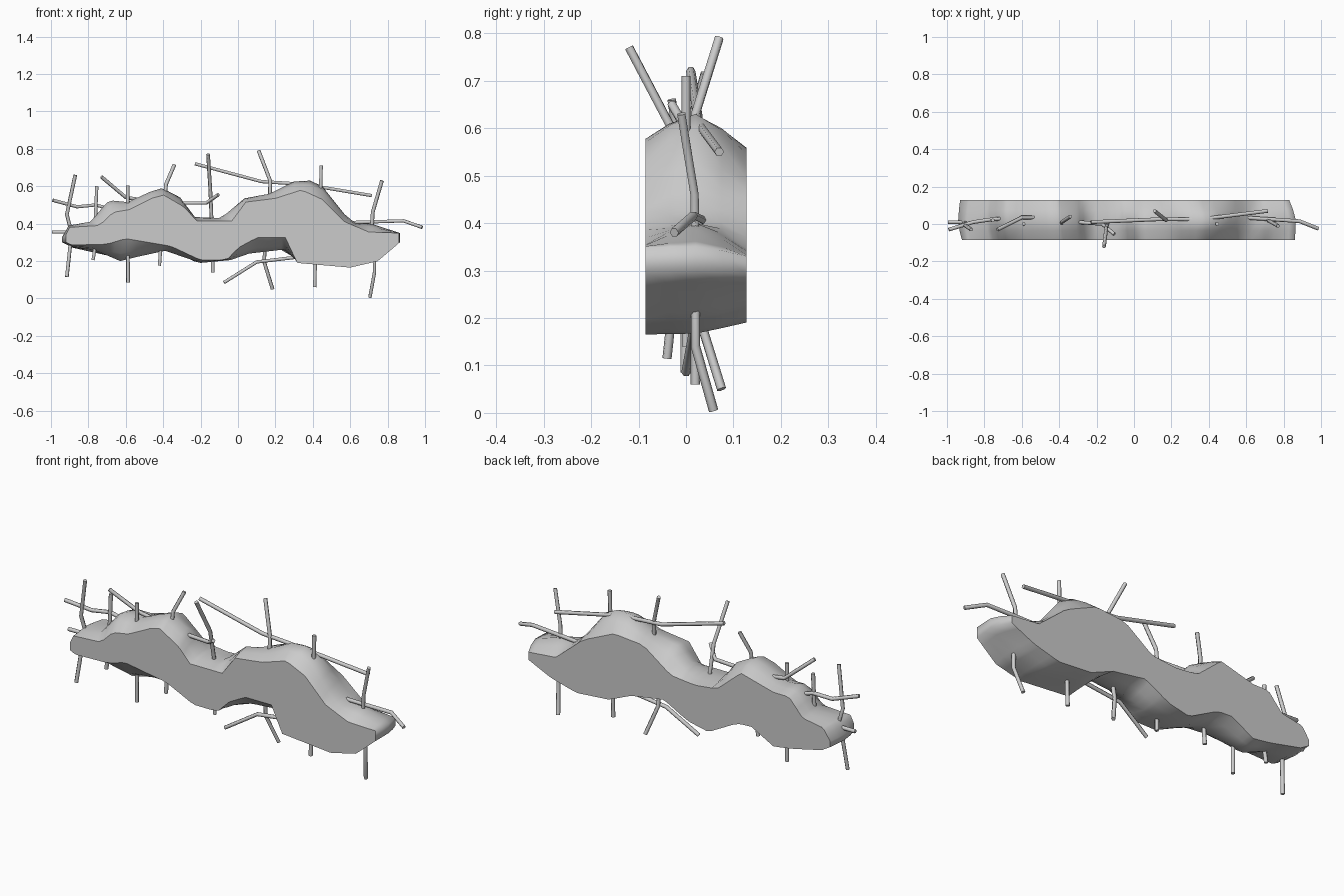
import bpy, bmesh

# ---- Body: three silhouette sections (front cap, middle ridge, back cap) ----
FRONT_TOP = [(-.92, .34), (-.905, .38), (-.74, .39), (-.67, .46), (-.58, .475), (-.41, .56),
             (-.29, .49), (-.22, .415), (-.03, .415), (.04, .515), (.2, .535), (.34, .58),
             (.45, .53), (.57, .41), (.70, .355), (.86, .35)]
FRONT_BOT = [(-.92, .30), (-.89, .285), (-.7, .29), (-.6, .32), (-.36, .28), (-.2, .205),
             (-.06, .205), (.0, .27), (.1, .325), (.26, .325), (.315, .19), (.6, .165),
             (.75, .2), (.865, .3)]
MID_TOP = [(-.94, .33), (-.905, .39), (-.79, .41), (-.69, .525), (-.59, .515), (-.47, .57),
           (-.405, .59), (-.31, .54), (-.23, .435), (-.09, .43), (.035, .535), (.17, .56),
           (.3, .625), (.385, .63), (.45, .6), (.57, .45), (.63, .4), (.71, .4), (.865, .35)]
MID_BOT = [(-.94, .3), (-.89, .275), (-.77, .26), (-.63, .2), (-.55, .22), (-.39, .255),
           (-.2, .19), (-.04, .205), (.06, .24), (.25, .262), (.315, .2), (.6, .167),
           (.72, .2), (.865, .3)]
BACK_TOP = [(-.93, .33), (-.89, .39), (-.77, .41), (-.69, .5), (-.6, .5), (-.41, .55),
            (-.27, .43), (-.14, .415), (0, .43), (.16, .545), (.33, .56), (.51, .48),
            (.67, .345), (.83, .33)]
BACK_BOT = [(-.93, .3), (-.88, .27), (-.7, .23), (-.6, .215), (-.46, .29), (-.38, .275), (-.22, .19),
            (-.1, .215), (.04, .29), (.23, .26), (.36, .205), (.55, .19), (.7, .23), (.83, .29)]


def height(profile, x):
    if x <= profile[0][0]:
        return profile[0][1]
    for (x0, z0), (x1, z1) in zip(profile, profile[1:]):
        if x <= x1:
            return z0 + (z1 - z0) * (x - x0) / (x1 - x0)
    return profile[-1][1]


# shared stations along x, taken from all profile corners
xs = [-.94]
for x in sorted(p[0] for prof in (FRONT_TOP, FRONT_BOT, MID_TOP, MID_BOT, BACK_TOP, BACK_BOT) for p in prof):
    if x - xs[-1] > .012 and x < .85:
        xs.append(x)
xs.append(.865)


def ring(top, bot, lo, hi):
    pts = [lo + (x + .94) / 1.805 * (hi - lo) for x in xs]
    return [(x, height(top, x)) for x in pts] + [(x, height(bot, x)) for x in reversed(pts)]


front = ring(FRONT_TOP, FRONT_BOT, -.92, .86)
mid = ring(MID_TOP, MID_BOT, -.94, .865)
back = ring(BACK_TOP, BACK_BOT, -.93, .83)


def blend(a, b, t):
    return [(p[0] + (q[0] - p[0]) * t, p[1] + (q[1] - p[1]) * t) for p, q in zip(a, b)]


rows = [(-.085, front), (-.035, blend(front, mid, .65)), (.02, mid),
        (.075, blend(back, mid, .6)), (.128, back)]
bm = bmesh.new()
loops = [[bm.verts.new((x, y, z)) for x, z in r] for y, r in rows]
n = len(loops[0])
for a, b in zip(loops, loops[1:]):
    for i in range(n):
        j = (i + 1) % n
        bm.faces.new((a[i], a[j], b[j], b[i])).smooth = True
bm.faces.new(loops[0])
bm.faces.new(loops[-1])
bmesh.ops.recalc_face_normals(bm, faces=bm.faces)
mesh = bpy.data.meshes.new("body")
bm.to_mesh(mesh)
bm.free()
bpy.context.collection.objects.link(bpy.data.objects.new("body", mesh))


# ---- Twigs: thin bent rods poking out of the body ----
def rod(name, pts):
    cu = bpy.data.curves.new(name, 'CURVE')
    cu.dimensions = '3D'
    cu.bevel_depth = .01
    cu.bevel_resolution = 1
    cu.use_fill_caps = True
    sp = cu.splines.new('POLY')
    sp.points.add(len(pts) - 1)
    for p, co in zip(sp.points, pts):
        p.co = (*co, 1)
    ob = bpy.data.objects.new(name, cu)
    bpy.context.collection.objects.link(ob)
    bpy.ops.object.select_all(action='DESELECT')
    ob.select_set(True)
    bpy.context.view_layer.objects.active = ob
    bpy.ops.object.convert(target='MESH')


upper = [
    [(-.87, -.03, .66), (-.915, .0, .45), (-.89, .01, .35)],
    [(-.755, .02, .60), (-.765, .02, .36)],
    [(-.34, .04, .715), (-.385, .01, .61), (-.39, .0, .52)],
    [(-.16, -.12, .77), (-.148, -.02, .58), (-.14, .01, .39)],
    [(.11, .07, .79), (.172, .02, .63), (.17, .02, .5)],
    [(.445, 0, .71), (.44, 0, .53)],
    [(.77, -.01, .63), (.72, .018, .46), (.715, .02, .34)],
]
branches = [
    [(-.99, -.03, .525), (-.86, .01, .49), (-.76, .025, .50), (-.69, .03, .48)],
    [(-.995, .01, .355), (-.89, .01, .355)],
    [(-.73, -.03, .65), (-.60, .035, .54), (-.47, .035, .52)],
    [(-.30, .01, .51), (-.17, .0, .51), (-.105, -.055, .555)],
    [(-.23, .01, .72), (.125, .025, .625), (.355, .025, .61), (.715, .07, .55)],
    [(.58, .035, .405), (.885, .015, .415), (.985, -.025, .38)],
    [(-.075, 0, .085), (.1, .02, .195), (.31, .02, .22)],
]
lower = [
    [(-.915, -.04, .115), (-.895, -.02, .3)],
    [(-.775, .01, .205), (-.76, .01, .3)],
    [(-.42, 0, .175), (-.41, 0, .32)],
    [(-.135, 0, .14), (-.135, 0, .25)],
    [(.185, .075, .05), (.14, .03, .195), (.145, .02, .29)],
    [(.41, .02, .06), (.415, .02, .25)],
    [(.705, .058, .005), (.73, .02, .14), (.73, .02, .24)],
]
rod("through_twig", [(-.59, 0, .605), (-.588, -.002, .085)])
for label, group in (("upper_twig", upper), ("branch_twig", branches), ("lower_twig", lower)):
    for k, pts in enumerate(group):
        rod(f"{label}_{k + 1}", pts)
